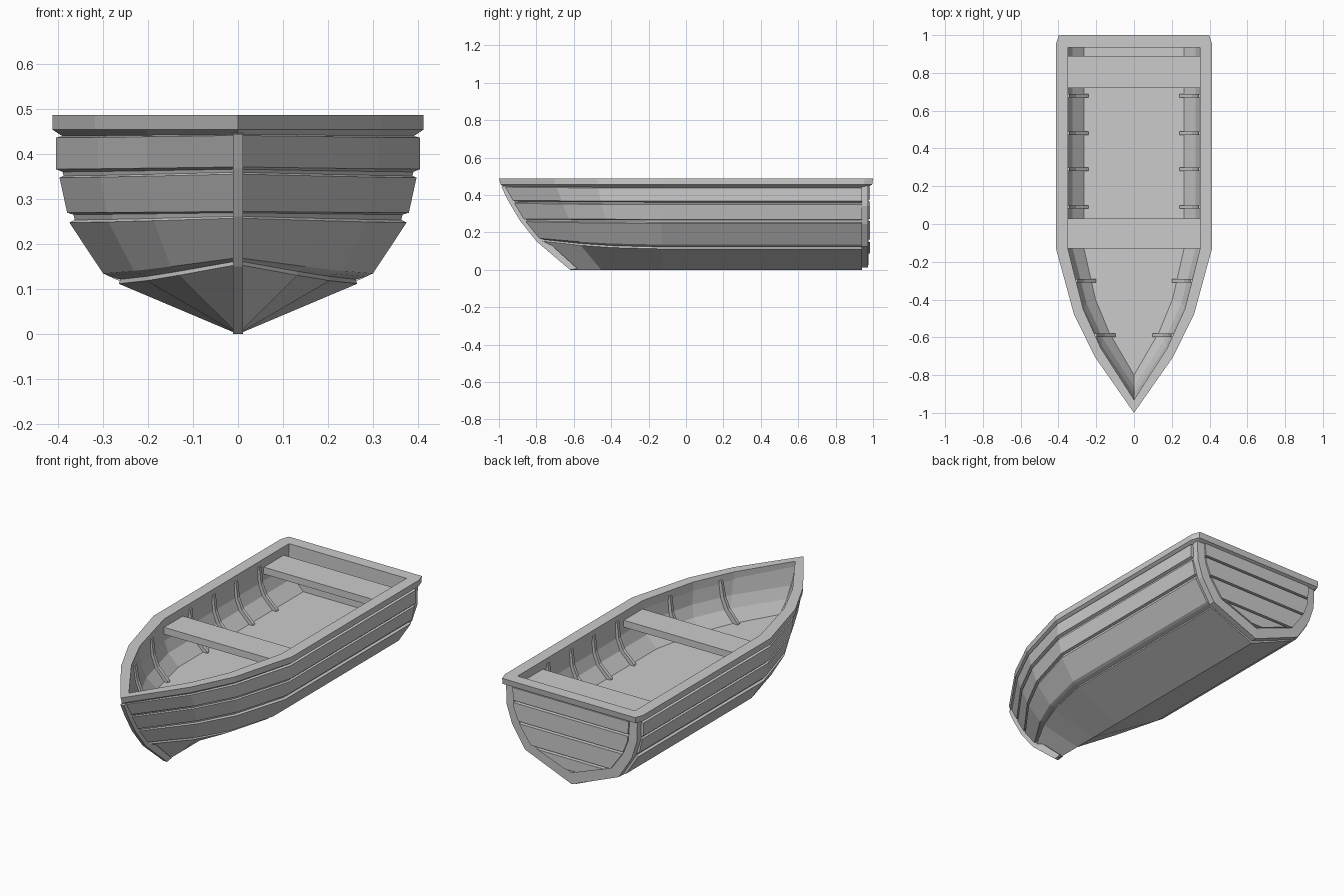
import bpy, bmesh

if "Cube" in bpy.data.objects:
    bpy.data.objects.remove(bpy.data.objects["Cube"])

TAPER = [(0, 1), (0.40, 0.77), (0.66, 0.5), (1, 0)]   # bow plan: distance, width share
Y0 = -0.13                                            # where the bow starts to narrow


def finish(name, bm):
    bmesh.ops.remove_doubles(bm, verts=bm.verts, dist=0.0005)
    bmesh.ops.recalc_face_normals(bm, faces=bm.faces)
    me = bpy.data.meshes.new(name)
    bm.to_mesh(me)
    bm.free()
    ob = bpy.data.objects.new(name, me)
    bpy.context.collection.objects.link(ob)
    return ob


def outline(w, z, zbow, ybow, stern):
    """Boat-shaped plan line running from the right of the stern, round the bow, to the left."""
    half = [(w, y, z) for y in stern]
    half += [(w * s, Y0 + (ybow - Y0) * t, z + (zbow - z) * t * t) for t, s in TAPER]
    return half + [(-x, y, h) for x, y, h in half[-2::-1]]


def loft(name, rows, wrap_u=False, wrap_v=False):
    bm = bmesh.new()
    vs = [[bm.verts.new(p) for p in r] for r in rows]
    n, m = len(vs), len(vs[0])
    for i in range(n if wrap_v else n - 1):
        for j in range(m if wrap_u else m - 1):
            a, b = vs[i], vs[(i + 1) % n]
            k = (j + 1) % m
            bm.faces.new((a[j], a[k], b[k], b[j]))
    if not wrap_u:
        bmesh.ops.remove_doubles(bm, verts=bm.verts, dist=0.0005)
        bmesh.ops.holes_fill(bm, edges=[e for e in bm.edges if e.is_boundary], sides=0)
    return finish(name, bm)


def prism(name, pts, axis, a, b):
    """Extrude a 2D polygon along x (pts are y,z) or y (pts are x,z)."""
    put = (lambda p, d: (d, p[0], p[1])) if axis == 'x' else (lambda p, d: (p[0], d, p[1]))
    bm = bmesh.new()
    lo = [bm.verts.new(put(p, a)) for p in pts]
    hi = [bm.verts.new(put(p, b)) for p in pts]
    bm.faces.new(lo)
    bm.faces.new(hi)
    for i in range(len(pts)):
        k = (i + 1) % len(pts)
        bm.faces.new((lo[i], lo[k], hi[k], hi[i]))
    return finish(name, bm)


def interp(pairs, v):
    for (a, p), (b, q) in zip(pairs, pairs[1:]):
        if min(a, b) <= v <= max(a, b):
            return p + (q - p) * (v - a) / (b - a)
    return pairs[-1][1]


# Hull: lapped planks outside, smooth wall and floor inside (half width, z, z at bow, bow y)
outside = [(0, 0, 0, -0.62), (0.265, 0.112, 0.155, -0.785),
           (0.262, 0.122, 0.163, -0.78), (0.285, 0.128, 0.166, -0.785),
           (0.300, 0.135, 0.170, -0.80), (0.375, 0.248, 0.258, -0.872),
           (0.363, 0.254, 0.262, -0.865), (0.366, 0.266, 0.270, -0.868),
           (0.380, 0.270, 0.273, -0.882), (0.397, 0.348, 0.356, -0.932),
           (0.388, 0.352, 0.360, -0.925), (0.390, 0.361, 0.367, -0.928),
           (0.405, 0.367, 0.372, -0.940), (0.405, 0.437, 0.442, -0.980),
           (0.385, 0.442, 0.447, -0.965), (0.385, 0.460, 0.460, -0.970)]
inside = [(0.354, 0.46, 0.46, -0.93), (0.348, 0.37, 0.37, -0.90),
          (0.325, 0.31, 0.31, -0.86), (0.265, 0.25, 0.25, -0.80), (0, 0.25, 0.25, -0.80)]
loft("hull", [outline(*r, [0.94]) for r in outside + inside])

# Gunwale: closed rail with chamfered stern corners
rail = [(0.39, 0.440, -0.965, 0.965), (0.413, 0.455, -0.99, 0.995), (0.413, 0.487, -1.0, 1.0),
        (0.35, 0.487, -0.93, 0.935), (0.35, 0.440, -0.93, 0.935)]
rows = []
for w, z, yb, ys in rail:
    c = 0.045 if w > 0.36 else 0.0
    o = outline(w, z, z, yb, [ys - c if c else ys - 0.01])
    rows.append([(w - c * 0.35, ys, z)] + o + [(-w + c * 0.35, ys, z)])
loft("gunwale", rows, True, True)

# Stem post along the bow
stem = [(-0.62, 0.0), (-0.785, 0.15), (-0.875, 0.262), (-0.938, 0.368), (-0.976, 0.445)]
prism("stem", [(y - 0.012 * (z > 0.05), z) for y, z in stem]
      + [(y + 0.04, z + 0.006) for y, z in reversed(stem)], 'x', -0.011, 0.011)

# Transom: backing board, raised U frame and planks
outer = [(0.45, 0.392), (0.34, 0.388), (0.245, 0.357), (0.125, 0.280), (0.012, 0)]
inner = [(0.45, 0.347), (0.34, 0.340), (0.26, 0.308), (0.165, 0.240), (0.075, 0)]


def full(pairs):
    right = [(x, z) for z, x in pairs]
    return right + [(-x, z) for x, z in right[-2::-1]]


prism("transom_board", full(outer), 'y', 0.935, 0.962)
fo, fi = full(outer), full(inner)
loft("transom_frame", [[(x, y, z) for x, z in p] for p, y in
                       ((fo, 0.938), (fo, 0.974), (fi, 0.976), (fi, 0.938))], False, True)
edges = [0.445, 0.365, 0.26, 0.15, 0.076]
for i, (top, low) in enumerate(zip(edges, edges[1:])):
    zs = [top] + [z for z, x in inner if low < z < top - 0.012] + [low + 0.012]
    prism("transom_plank_%d" % (i + 1), full_pts := [(interp(inner, z), z) for z in zs]
          + [(-interp(inner, z), z) for z in reversed(zs)], 'y', 0.95, 0.984)

# Seats
for name, y0, y1 in (("rear_seat", 0.72, 0.89), ("middle_seat", -0.13, 0.03)):
    prism(name, [(y0, 0.405), (y1, 0.405), (y1, 0.442), (y0, 0.442)], 'x', -0.354, 0.354)


# Ribs following the inner wall, mirrored to both sides
def wall_x(level, y):
    w, _, _, yb = level
    return w if y > Y0 else w * interp(TAPER, (y - Y0) / (yb - Y0))


for i, y in enumerate((0.68, 0.48, 0.29, 0.09, -0.30, -0.59)):
    wall = [(wall_x(l, y), l[1]) for l in inside[:4]]
    pts = [(x + 0.012, z) for x, z in wall]
    pts[-1] = (wall[-1][0] + 0.012, 0.245)
    pts += [(wall[3][0] - 0.026, 0.245), (wall[3][0] - 0.022, 0.258),
            (wall[2][0] - 0.018, 0.318), (wall[1][0] - 0.016, 0.375), (wall[0][0] - 0.012, 0.46)]
    for side, s in (("right", 1), ("left", -1)):
        prism("rib_%s_%d" % (side, i + 1), [(s * x, z) for x, z in pts], 'y', y - 0.009, y + 0.009)
